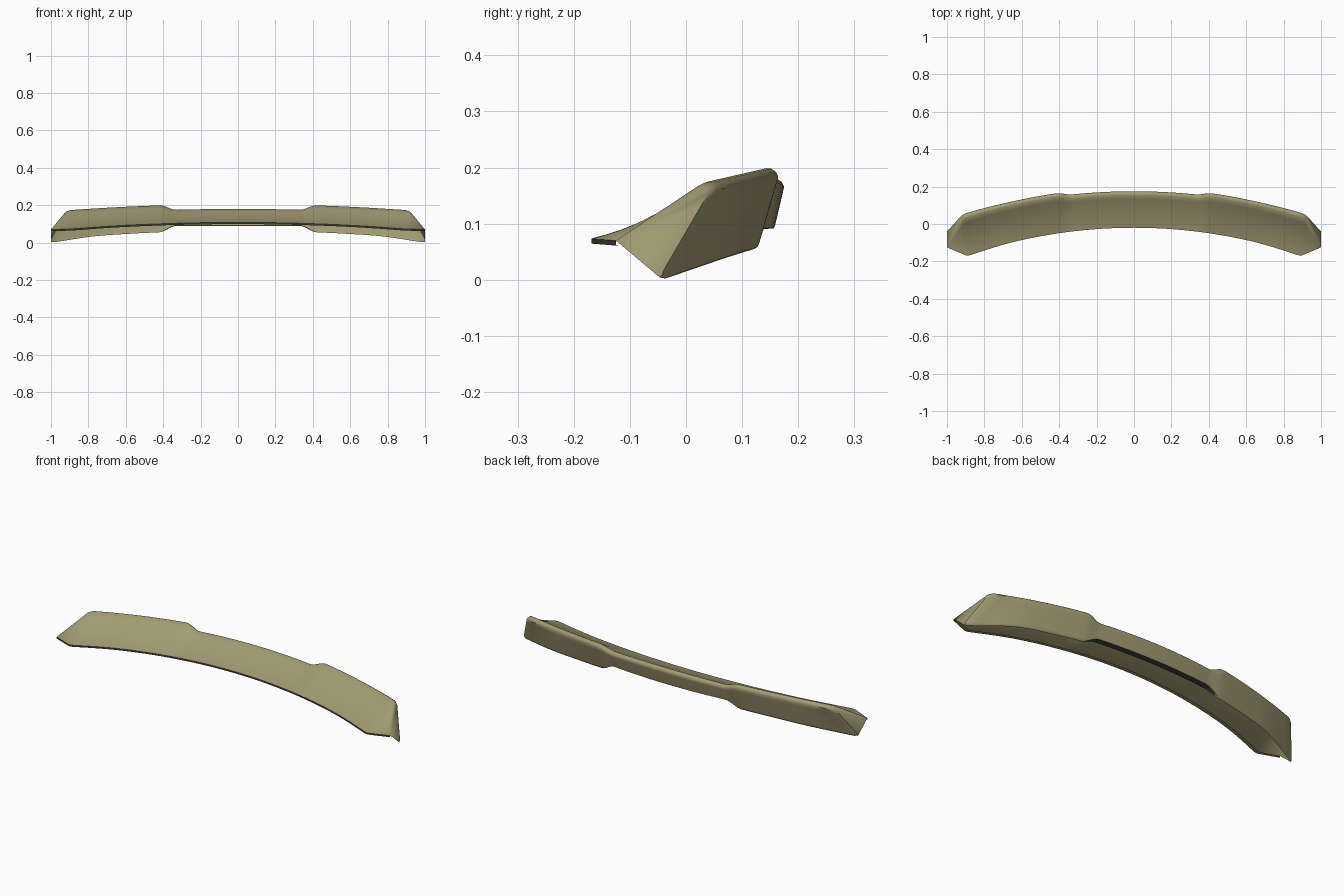
import bpy
import bmesh
import math
from mathutils import Vector

cube = bpy.data.objects.get("Cube")
if cube:
    bpy.data.objects.remove(cube, do_unlink=True)


def smoothstep(lo, hi, x):
    t = min(max((x - lo) / (hi - lo), 0), 1)
    return t * t * (3 - 2 * t)


def make_material(name, rgb):
    mat = bpy.data.materials.new(name)
    mat.use_nodes = True
    mat.diffuse_color = (*rgb, 1)
    bsdf = mat.node_tree.nodes["Principled BSDF"]
    bsdf.inputs["Base Color"].default_value = (*rgb, 1)
    bsdf.inputs["Roughness"].default_value = 0.6
    return mat


END = 0.91      # outer corner of the cross-sections
TOP_STEPS = 8   # divisions of the sloping top
LIP = 0.009     # height of the leading edge


def section(x):
    """Cross-section from leading lip, over the top, down the rear face."""
    wing = smoothstep(0.33, 0.42, x)         # raised outer portions
    end = smoothstep(0.6, END, x)            # swept outer corner
    q = x * x
    front = Vector((x - 0.02 * end, -0.02 - 0.183 * q, 0.108 - 0.042 * q))
    rear_y = 0.175 + 0.019 * wing - (0.155 + 0.019 * wing) * q
    top_z = 0.18 + 0.026 * wing - 0.04 * q
    crest = Vector((x, rear_y - 0.02, top_z))
    base = Vector((x + 0.09 * end,
                   0.157 - 0.002 * wing - 0.16 * q - 0.06 * end ** 2,
                   0.092 - 0.025 * wing - 0.05 * q * wing - 0.022 * end ** 2))
    sag = 0.007 + 0.008 * q

    # Leading lip with a short return underneath
    pts = [front + Vector((0, 0.02, -LIP)), front + Vector((0, 0, -LIP))]
    # Slightly hollow top surface
    for k in range(TOP_STEPS + 1):
        t = k / TOP_STEPS
        p = front.lerp(crest, t)
        p.z -= sag * 4 * t * (1 - t)
        pts.append(p)
    # Rounded crest
    pts.append(crest + Vector((0.004 * end, 0.009, -0.001)))
    pts.append(crest + Vector((0.009 * end, 0.016, -0.006)))
    brow = crest + Vector((0.013 * end, 0.02, -0.014))
    heel = base + Vector((0, 0.003, 0.01))
    # Rear face and the lower flange, wider in the middle
    pts += [brow, brow.lerp(heel, 0.15), heel, base]
    pts.append(base + Vector((0, -0.005 - 0.025 * (1 - wing), -0.003)))
    return pts


# Half of the shell, closer stations around the step
stations = [i * 0.055 for i in range(6)]
stations += [0.33 + i * 0.01 for i in range(10)]
stations += [0.42 + (END - 0.435) * i / 12 for i in range(1, 13)]
columns = [section(x) for x in stations]

# Softened outer corner, then the end panel closing to the tip
tip = Vector((1.0, -0.125, 0.07))
columns.append([p.lerp(tip, 0.06) for p in section(END)])
last = [tip.copy() for p in columns[-1]]
last[0] += Vector((-0.02, 0.01, -LIP))
last[1] += Vector((0, 0, -LIP))
columns.append(last)

bm = bmesh.new()
grid = [[bm.verts.new(p) for p in col] for col in columns]
for left, right in zip(grid, grid[1:]):
    flange = len(left) - 2
    for j in range(len(left) - 1):
        face = bm.faces.new((left[j], right[j], right[j + 1], left[j + 1]))
        # Dark trim on the leading lip and under the middle of the rear edge
        if j == 1 or (j == flange and left[j].co.x < 0.38):
            face.material_index = 1
bmesh.ops.remove_doubles(bm, verts=bm.verts, dist=0.0002)
mesh = bpy.data.meshes.new("spoiler_shell")
bm.to_mesh(mesh)
bm.free()

spoiler = bpy.data.objects.new("spoiler_shell", mesh)
bpy.context.collection.objects.link(spoiler)
mesh.materials.append(make_material("khaki_paint", (0.36, 0.325, 0.17)))
mesh.materials.append(make_material("dark_trim", (0.05, 0.05, 0.04)))

for ob in bpy.context.selected_objects:
    ob.select_set(False)
spoiler.select_set(True)
bpy.context.view_layer.objects.active = spoiler
bpy.ops.object.shade_smooth_by_angle(angle=math.radians(50))

mirror = spoiler.modifiers.new("mirror", 'MIRROR')
mirror.use_axis[0] = True
mirror.use_clip = True
mirror.merge_threshold = 0.0005
